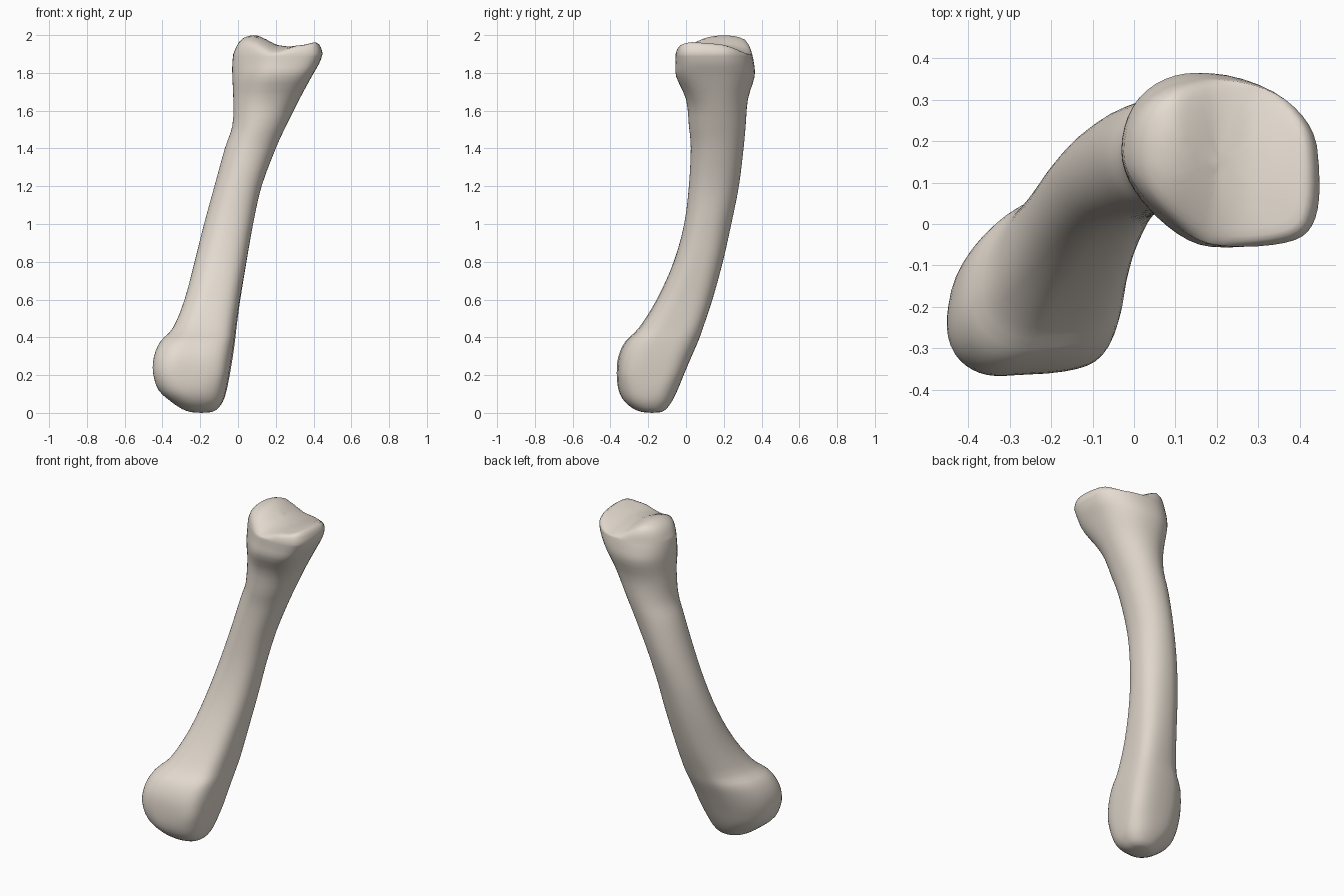
import bpy, bmesh, math

if "Cube" in bpy.data.objects:
    bpy.data.objects.remove(bpy.data.objects["Cube"])

N = 48          # points around each cross-section
SUB = 3         # in-between sections per station

# Section stations: z, x min, x max, y min, y max
STATIONS = [
    (0.004, -0.25, -0.14, -0.23, -0.13),
    (0.02, -0.295, -0.11, -0.275, -0.105),
    (0.06, -0.355, -0.08, -0.325, -0.075),
    (0.12, -0.42, -0.06, -0.357, -0.045),
    (0.21, -0.45, -0.042, -0.367, -0.008),
    (0.30, -0.445, -0.027, -0.358, 0.03),
    (0.38, -0.41, -0.016, -0.32, 0.065),
    (0.45, -0.345, -0.008, -0.25, 0.09),
    (0.60, -0.283, 0.012, -0.155, 0.14),
    (0.80, -0.23, 0.045, -0.065, 0.195),
    (1.00, -0.18, 0.08, -0.01, 0.24),
    (1.20, -0.125, 0.125, 0.015, 0.28),
    (1.40, -0.07, 0.20, 0.025, 0.305),
    (1.52, -0.03, 0.255, 0.015, 0.316),
    (1.66, -0.025, 0.325, 0.0, 0.328),
    (1.78, -0.03, 0.39, -0.052, 0.363),
    (1.85, -0.03, 0.43, -0.055, 0.36),
    (1.90, -0.025, 0.448, -0.055, 0.35),
]
# z, roundness of back right, back left, front left, front right corner, skew
CORNERS = [
    (0.0, 0.85, 1.0, 0.95, 0.85, 0.1),
    (0.2, 0.68, 0.88, 0.85, 0.5, 0.27),
    (0.45, 0.68, 0.9, 0.92, 0.6, 0.27),
    (0.7, 0.78, 1.0, 0.97, 0.75, 0.12),
    (1.0, 0.9, 1.0, 0.95, 0.85, 0.0),
    (1.6, 0.95, 1.0, 1.05, 0.95, 0.0),
    (1.8, 0.85, 0.95, 1.15, 0.65, -0.12),
    (1.9, 0.82, 0.95, 1.15, 0.58, -0.15),
]
# Height of the saddle-shaped joint surface along x
SADDLE = [(-0.03, 1.92), (0.0, 1.965), (0.03, 1.986), (0.06, 1.997), (0.10, 2.0),
          (0.15, 1.98), (0.20, 1.955), (0.28, 1.942), (0.35, 1.948), (0.41, 1.964),
          (0.45, 1.95)]


def lerp_table(table, v):
    if v <= table[0][0]:
        return table[0][1:]
    for a, b in zip(table, table[1:]):
        if v <= b[0]:
            t = (v - a[0]) / (b[0] - a[0])
            return [p + (q - p) * t for p, q in zip(a[1:], b[1:])]
    return table[-1][1:]


def spline(p0, p1, p2, p3, t):
    return 0.5 * (2 * p1 + (p2 - p0) * t + (2 * p0 - 5 * p1 + 4 * p2 - p3) * t * t
                  + (3 * p1 - p0 - 3 * p2 + p3) * t ** 3)


def section(z, x0, x1, y0, y1):
    *corner, skew = lerp_table(CORNERS, z)
    pts = []
    for i in range(N):
        a = 2 * math.pi * (i + 0.5) / N
        # blend the roundness smoothly from corner to corner
        u = (a / (math.pi / 2) - 0.5) % 4
        k, t = int(u), u - int(u)
        t = t * t * (3 - 2 * t)
        e = corner[k] * (1 - t) + corner[(k + 1) % 4] * t
        c, s = math.cos(a - skew / 2), math.sin(a + skew / 2)
        x = (x0 + x1) / 2 + (x1 - x0) / 2 * math.copysign(abs(c) ** e, c)
        y = (y0 + y1) / 2 + (y1 - y0) / 2 * math.copysign(abs(s) ** e, s)
        pts.append((x, y, z))
    return pts


def joint_height(x, y):
    z = lerp_table(SADDLE, x)[0]
    w = min(1, max(0, (x - 0.1) / 0.2))
    z -= (1 - w) * 1.6 * (y - 0.2) ** 2 + w * 0.5 * max(0, y - 0.03) ** 2
    return max(z, 1.902)


# Shaft and both ends: smoothly interpolated sections
rings = []
last = len(STATIONS) - 1
for i in range(last):
    q = [STATIONS[min(max(i + k, 0), last)] for k in (-1, 0, 1, 2)]
    for j in range(SUB):
        vals = [spline(*col, j / SUB) for col in zip(*q)]
        rings.append(section(*vals))
rim = section(*STATIONS[-1])
rings.append(rim)

# Saddle joint surface: shrinking copies of the rim, softer on the left side
cx, cy = 0.21, 0.15
for s in (0.985, 0.965, 0.93, 0.87, 0.78, 0.67, 0.55, 0.42, 0.28, 0.14):
    ring = []
    for x, y, z in rim:
        px, py = cx + (x - cx) * s, cy + (y - cy) * s
        power = 20 + 10 * min(1, max(0, x / 0.4))
        ring.append((px, py, 1.9 + (joint_height(px, py) - 1.9) * (1 - s ** power)))
    rings.append(ring)

# Skin the sections and close both ends
bm = bmesh.new()
loops = [[bm.verts.new(p) for p in r] for r in rings]
for a, b in zip(loops, loops[1:]):
    for i in range(N):
        k = (i + 1) % N
        bm.faces.new((a[i], a[k], b[k], b[i]))
bottom = bm.verts.new((-0.195, -0.18, 0.0))
top = bm.verts.new((cx, cy, joint_height(cx, cy)))
for i in range(N):
    k = (i + 1) % N
    bm.faces.new((bottom, loops[0][k], loops[0][i]))
    bm.faces.new((top, loops[-1][i], loops[-1][k]))
bmesh.ops.recalc_face_normals(bm, faces=bm.faces)
for f in bm.faces:
    f.smooth = True
mesh = bpy.data.meshes.new("bone")
bm.to_mesh(mesh)
bm.free()
bone = bpy.data.objects.new("bone", mesh)
bpy.context.collection.objects.link(bone)

# Bone colour
mat = bpy.data.materials.new("bone_colour")
mat.diffuse_color = (0.78, 0.71, 0.63, 1)
mat.use_nodes = True
mat.node_tree.nodes["Principled BSDF"].inputs["Base Color"].default_value = mat.diffuse_color
mesh.materials.append(mat)
